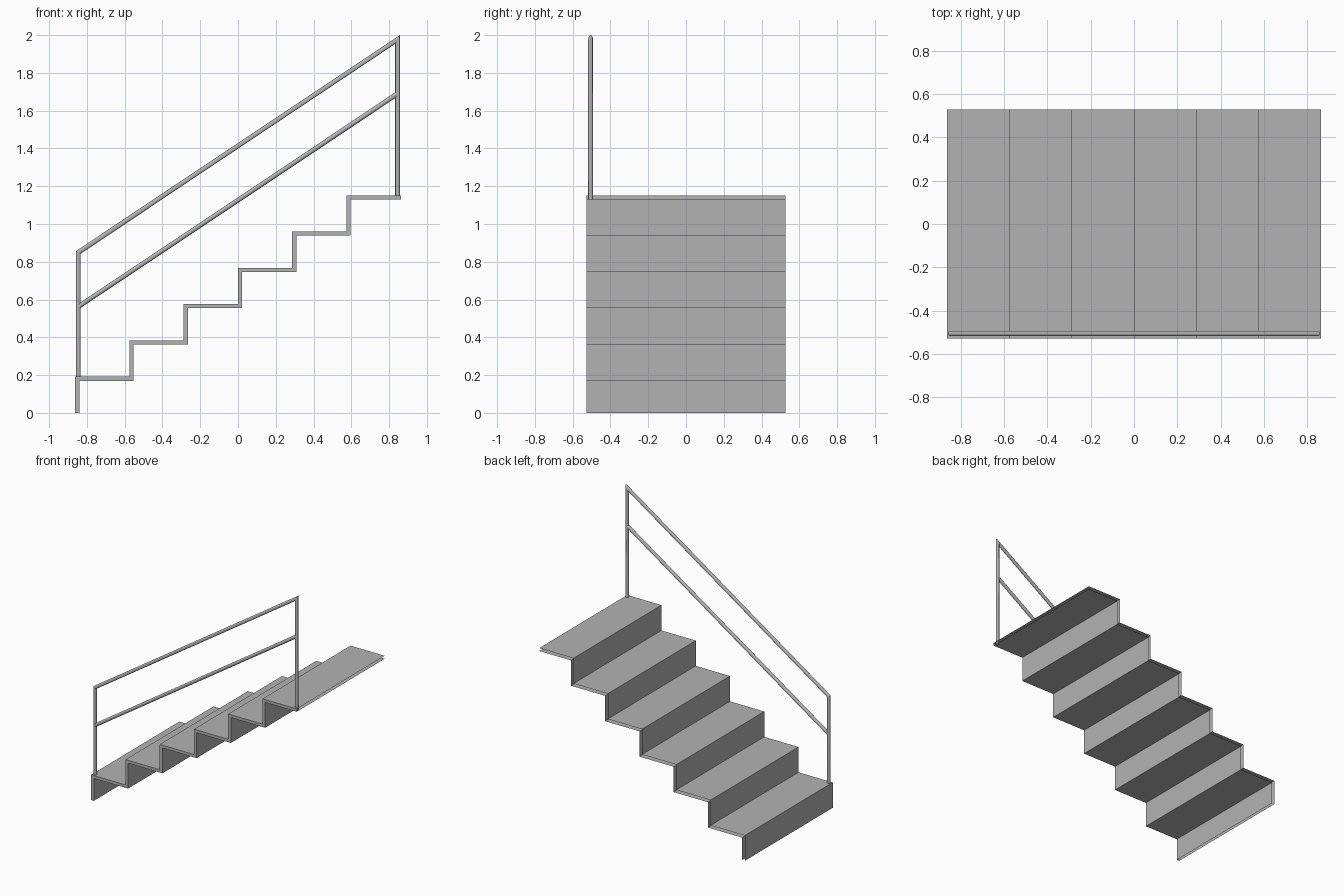
import bpy, bmesh, math
from mathutils import Vector

cube = bpy.data.objects.get("Cube")
if cube:
    bpy.data.objects.remove(cube)

STEPS, RUN, RISE = 6, 0.2873, 0.192
HALF_X, HALF_Y, THICK = 0.862, 0.527, 0.022
RADIUS, SIDES = 0.0125, 16
RAIL_Y, POST_X = -0.505, 0.845

steel = bpy.data.materials.new("grey_steel")
steel.use_nodes = True
grey = (0.45, 0.45, 0.45, 1)
steel.diffuse_color = grey
steel.node_tree.nodes["Principled BSDF"].inputs["Base Color"].default_value = grey


def finish(name, bm):
    mesh = bpy.data.meshes.new(name)
    bm.to_mesh(mesh)
    bm.free()
    obj = bpy.data.objects.new(name, mesh)
    bpy.context.collection.objects.link(obj)
    mesh.materials.append(steel)
    return obj


# Folded flight: outer and inner sheets, closed only along the railing side
def stair_flight():
    outer = [(-HALF_X, 0)]
    for i in range(STEPS):
        x, z = -HALF_X + i * RUN, (i + 1) * RISE
        outer += [(x, z), (x + RUN, z)]
    inner = [(x + THICK, z - THICK) for x, z in outer]
    inner[0] = (inner[0][0], 0)
    inner[-1] = (HALF_X, inner[-1][1])

    bm = bmesh.new()
    rows = [[bm.verts.new((x, y, z)) for x, z in line]
            for line in (outer, inner) for y in (-HALF_Y, HALF_Y)]
    out_front, out_back, in_front, in_back = rows
    for a, b in ((out_front, out_back), (in_back, in_front), (in_front, out_front)):
        for i in range(len(a) - 1):
            bm.faces.new((a[i], b[i], b[i + 1], a[i + 1]))
    bmesh.ops.recalc_face_normals(bm, faces=bm.faces)
    if max(bm.faces, key=lambda f: f.calc_center_median().z).normal.z < 0:
        bmesh.ops.reverse_faces(bm, faces=bm.faces)
    return finish("stair_flight", bm)


# Round tube along a path in the railing plane, with mitred corners
def tube(name, path):
    pts = [Vector((x, RAIL_Y, z)) for x, z in path]
    dirs = [(b - a).normalized() for a, b in zip(pts, pts[1:])]
    side = Vector((0, 1, 0))
    bm = bmesh.new()
    rings = []
    for i, p in enumerate(pts):
        before, after = dirs[max(i - 1, 0)], dirs[min(i, len(dirs) - 1)]
        tangent = (before + after).normalized()
        across = side.cross(tangent) / tangent.dot(before)
        ring = []
        for k in range(SIDES):
            a = math.tau * k / SIDES
            ring.append(bm.verts.new(p + RADIUS * (math.cos(a) * side + math.sin(a) * across)))
        rings.append(ring)
    for a, b in zip(rings, rings[1:]):
        for k in range(SIDES):
            n = (k + 1) % SIDES
            bm.faces.new((a[k], a[n], b[n], b[k]))
    bm.faces.new(rings[0])
    bm.faces.new(rings[-1])
    bmesh.ops.recalc_face_normals(bm, faces=bm.faces)
    obj = finish(name, bm)
    bpy.ops.object.select_all(action='DESELECT')
    obj.select_set(True)
    bpy.context.view_layer.objects.active = obj
    bpy.ops.object.shade_smooth_by_angle(angle=math.radians(30))
    return obj


stair_flight()
tube("handrail_and_posts", [(-POST_X, RISE - THICK), (-POST_X, 0.85),
                            (POST_X, 1.977), (POST_X, STEPS * RISE - THICK)])
tube("middle_rail", [(-POST_X, 0.563), (POST_X, 1.69)])
